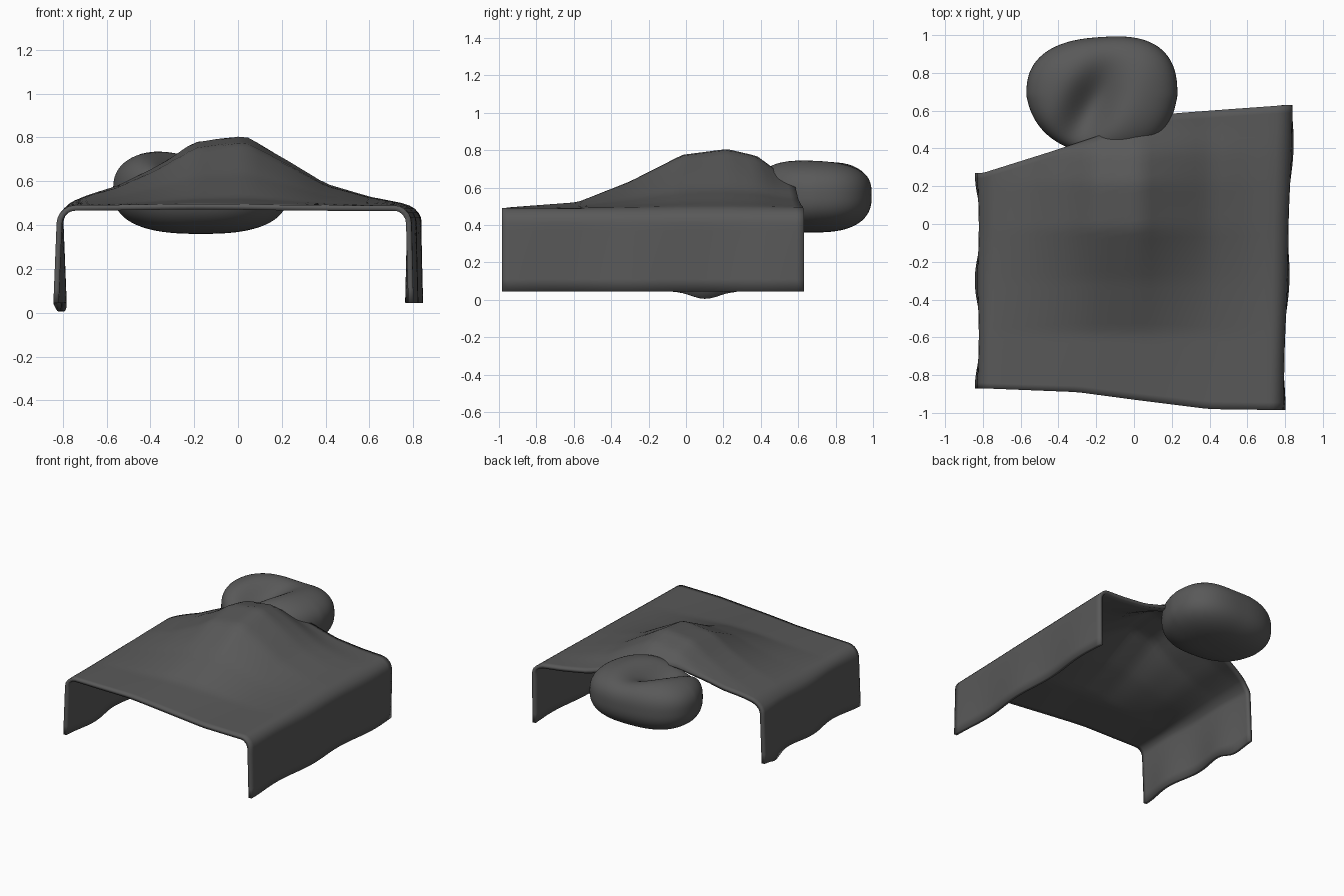
import bpy, bmesh, math

cube = bpy.data.objects.get("Cube")
if cube:
    bpy.data.objects.remove(cube, do_unlink=True)

grey = bpy.data.materials.new("charcoal grey")
grey.use_nodes = True
grey.diffuse_color = (0.1, 0.1, 0.1, 1)
grey.node_tree.nodes["Principled BSDF"].inputs["Base Color"].default_value = (0.1, 0.1, 0.1, 1)


def lerp(points, x):
    """Read a height from a list of (position, value) points."""
    if x <= points[0][0]:
        return points[0][1]
    for (a, va), (b, vb) in zip(points, points[1:]):
        if x <= b:
            return va + (vb - va) * (x - a) / (b - a)
    return points[-1][1]


def finish(bm, name):
    mesh = bpy.data.meshes.new(name)
    bm.to_mesh(mesh)
    bm.free()
    mesh.materials.append(grey)
    obj = bpy.data.objects.new(name, mesh)
    bpy.context.collection.objects.link(obj)
    bpy.ops.object.select_all(action='DESELECT')
    obj.select_set(True)
    bpy.context.view_layer.objects.active = obj
    bpy.ops.object.shade_smooth_by_angle(angle=math.radians(50))
    return obj


# Outline of the sheet and the hump under it
front_edge = [(-0.8, -0.87), (-0.3, -0.89), (0, -0.93), (0.4, -0.98), (0.8, -0.985)]
back_edge = [(-0.8, 0.27), (-0.45, 0.38), (0, 0.53), (0.2, 0.585), (0.8, 0.63)]
hump_across = [(-0.8, 0), (-0.68, 0.05), (-0.55, 0.09), (-0.35, 0.19), (-0.2, 0.29),
               (0.03, 0.32), (0.22, 0.21), (0.4, 0.1), (0.6, 0.04), (0.8, 0)]
hump_along = [(-1, 0), (-0.58, 0.1), (-0.3, 0.45), (-0.02, 0.9), (0.22, 1),
              (0.38, 0.88), (0.5, 0.6), (0.62, 0.48)]

# Cross-section: right half flap and fold, mirrored, with the top between
TOP, WIDE, R, HEM = 0.49, 0.825, 0.08, 0.045
flap = [(WIDE, HEM + 0.065 * i) for i in range(6)]
flap += [(WIDE - R + R * math.cos(a), TOP - R + R * math.sin(a))
         for a in (math.radians(18 * i) for i in range(6))]
section = [(-x, z) for x, z in flap]
inner = WIDE - R
section += [(-inner + 2 * inner * i / 32, TOP) for i in range(1, 32)]
section += reversed(flap)

# Draped sheet
bm = bmesh.new()
ROWS = 40
grid = []
for x, z in section:
    line = []
    for j in range(ROWS + 1):
        t = j / ROWS
        y0, y1 = lerp(front_edge, x), lerp(back_edge, x)
        y = y0 + (y1 - y0) * t
        drop = (TOP - z) / (TOP - HEM)
        px = x
        pz = z + lerp(hump_across, x) * lerp(hump_along, y)
        if x > 0.5:      # right flap leans outward toward the back
            px += (0.05 * t - 0.035) * min(1, (x - 0.5) / 0.3)
            px += 0.012 * drop * math.cos(9 * (y + 0.3))
        elif drop > 0:   # left flap ripples and dips at the hem
            px -= 0.018 * drop * math.cos(11 * (y + 0.3))
            pz -= 0.04 * drop ** 3 * math.exp(-((y - 0.1) / 0.1) ** 2)
        line.append(bm.verts.new((px, y, pz)))
    grid.append(line)
for a, b in zip(grid, grid[1:]):
    for j in range(ROWS):
        bm.faces.new((a[j], b[j], b[j + 1], a[j + 1]))
sheet = finish(bm, "draped_sheet")
solid = sheet.modifiers.new("thickness", 'SOLIDIFY')
solid.thickness = 0.025
solid.offset = -1

# Soft lump behind the sheet, with a valley pressed into its top
bm = bmesh.new()
bmesh.ops.create_icosphere(bm, subdivisions=5, radius=1)
for v in bm.verts:
    n = v.co.copy()
    boxy = (abs(n.x) ** 2.6 + abs(n.y) ** 2.6 + abs(n.z) ** 2.6) ** (-1 / 2.6)
    n *= boxy
    x = -0.17 + 0.4 * n.x
    y = 0.68 + (0.31 + 0.025 * n.x) * n.y
    z = 0.56 + 0.2 * n.z
    if n.y < 0:
        x += 0.06 * n.y * n.x
    if n.z > 0:
        across = x + 0.2 - 0.4 * (y - 0.7)
        press = math.exp(-(across / 0.13) ** 2) * math.exp(-((y - 0.6) / 0.24) ** 2)
        z -= 0.13 * press * n.z
    v.co = (x, y, z)
finish(bm, "soft_lump")
